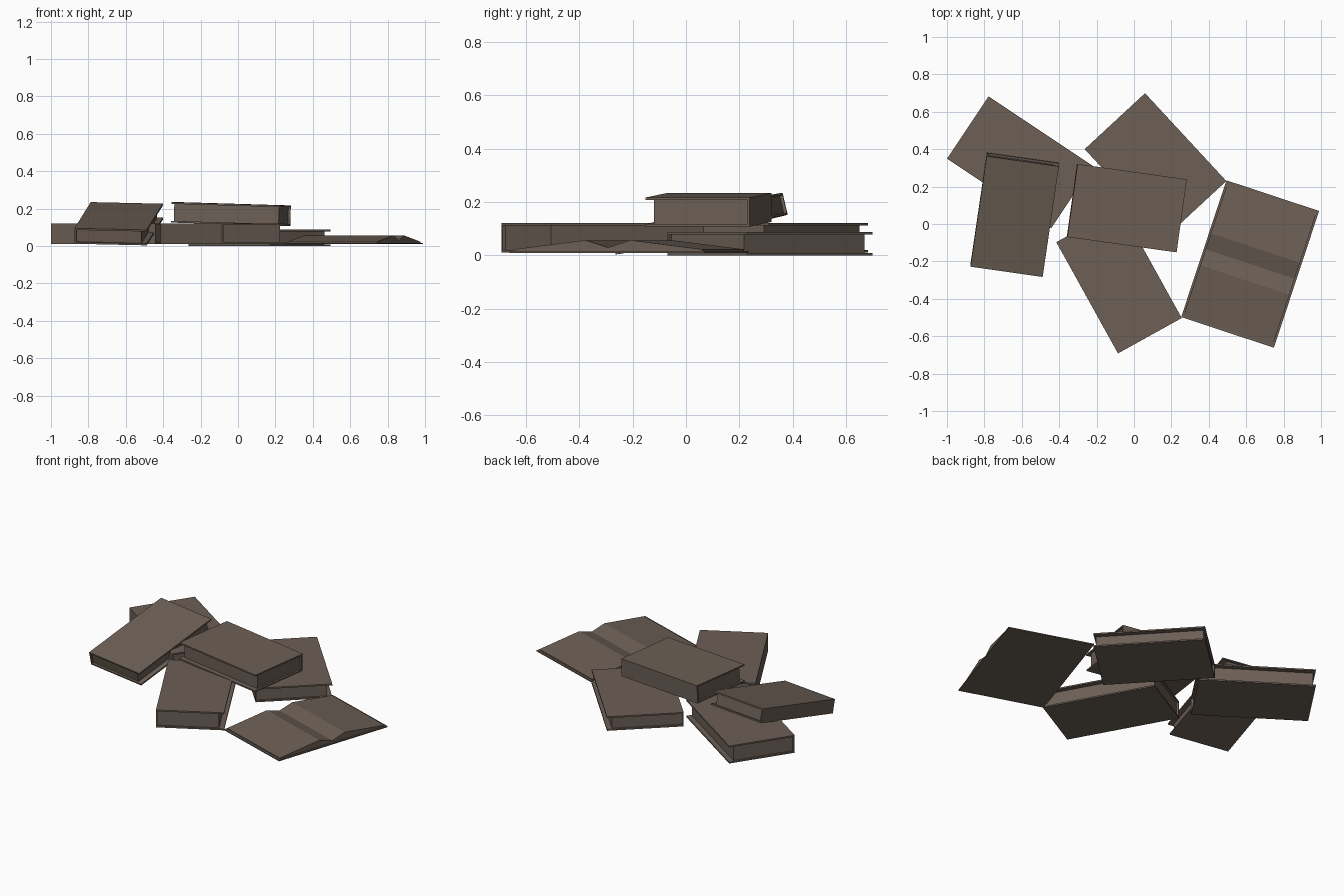
import bpy, bmesh
from math import radians
from mathutils import Matrix, Vector

if "Cube" in bpy.data.objects:
    bpy.data.objects.remove(bpy.data.objects["Cube"])


def material(name, color):
    m = bpy.data.materials.new(name)
    m.diffuse_color = (*color, 1)
    m.use_nodes = True
    m.node_tree.nodes["Principled BSDF"].inputs["Base Color"].default_value = m.diffuse_color
    return m


BROWN = material("brown", (0.15, 0.115, 0.092))


def extrude_profile(name, profile, length, matrix):
    """Extrude a closed (y, z) profile along local x, centred, then place it."""
    bm = bmesh.new()
    face = bm.faces.new([bm.verts.new((-length / 2, y, z)) for y, z in profile])
    ext = bmesh.ops.extrude_face_region(bm, geom=[face])
    moved = [g for g in ext["geom"] if isinstance(g, bmesh.types.BMVert)]
    bmesh.ops.translate(bm, verts=moved, vec=(length, 0, 0))
    bmesh.ops.recalc_face_normals(bm, faces=bm.faces)
    mesh = bpy.data.meshes.new(name)
    bm.to_mesh(mesh)
    bm.free()
    mesh.materials.append(BROWN)
    obj = bpy.data.objects.new(name, mesh)
    obj.matrix_world = matrix
    bpy.context.collection.objects.link(obj)
    return obj


def placement(loc, yaw, pitch=0, roll=0):
    return (Matrix.Translation(Vector(loc))
            @ Matrix.Rotation(radians(yaw), 4, 'Z')
            @ Matrix.Rotation(radians(pitch), 4, 'Y')
            @ Matrix.Rotation(radians(roll), 4, 'X'))


def closed_book(name, length, width, thick, matrix, board=0.009):
    """Spine lies on local -y, page edges face +y."""
    s, f, b, t = -width / 2, width / 2, board, thick
    # cover: two boards joined by the spine
    extrude_profile(name + "_cover", [
        (s, 0), (f, 0), (f, b), (s + b, b),
        (s + b, t - b), (f, t - b), (f, t), (s, t)], length, matrix)
    # page block, set back from the cover edges
    extrude_profile(name + "_pages", [
        (s + b, b), (f - 0.03, b), (f - 0.03, t - b), (s + b, t - b)],
        length - 0.024, matrix)


# closed books: name, length, width, thickness, bottom centre, yaw, pitch, roll
BOOKS = [
    ("back_left_book", 0.67, 0.40, 0.11, (-0.61, 0.33, 0.012), -33.7, 0, 0),
    ("back_book", 0.64, 0.44, 0.088, (0.115, 0.315, 0.0), -47.2, 0, 0),
    ("front_book", 0.68, 0.39, 0.11, (-0.08, -0.30, 0.012), -61.0, 0, 0),
    ("top_book", 0.59, 0.394, 0.109, (-0.04, 0.085, 0.117), 172.0, -1.7, 0),
    ("leaning_book", 0.613, 0.39, 0.085, (-0.637, 0.059, 0.078), -98.4, 13.2, -1.3),
]
for name, length, width, thick, loc, yaw, pitch, roll in BOOKS:
    closed_book(name, length, width, thick, placement(loc, yaw, pitch, roll))

# open book: flat cover and pages that rise to two ridges beside the gutter
place = placement((0.621, -0.214, 0.01), -18.3)
extrude_profile("open_book_cover", [
    (-0.385, 0), (0.385, 0), (0.385, 0.007), (-0.385, 0.007)], 0.522, place)
extrude_profile("open_book_pages", [
    (-0.372, 0.007), (0.372, 0.007), (0.372, 0.013), (0.09, 0.047),
    (0, 0.02), (-0.09, 0.047), (-0.372, 0.013)], 0.502, place)
